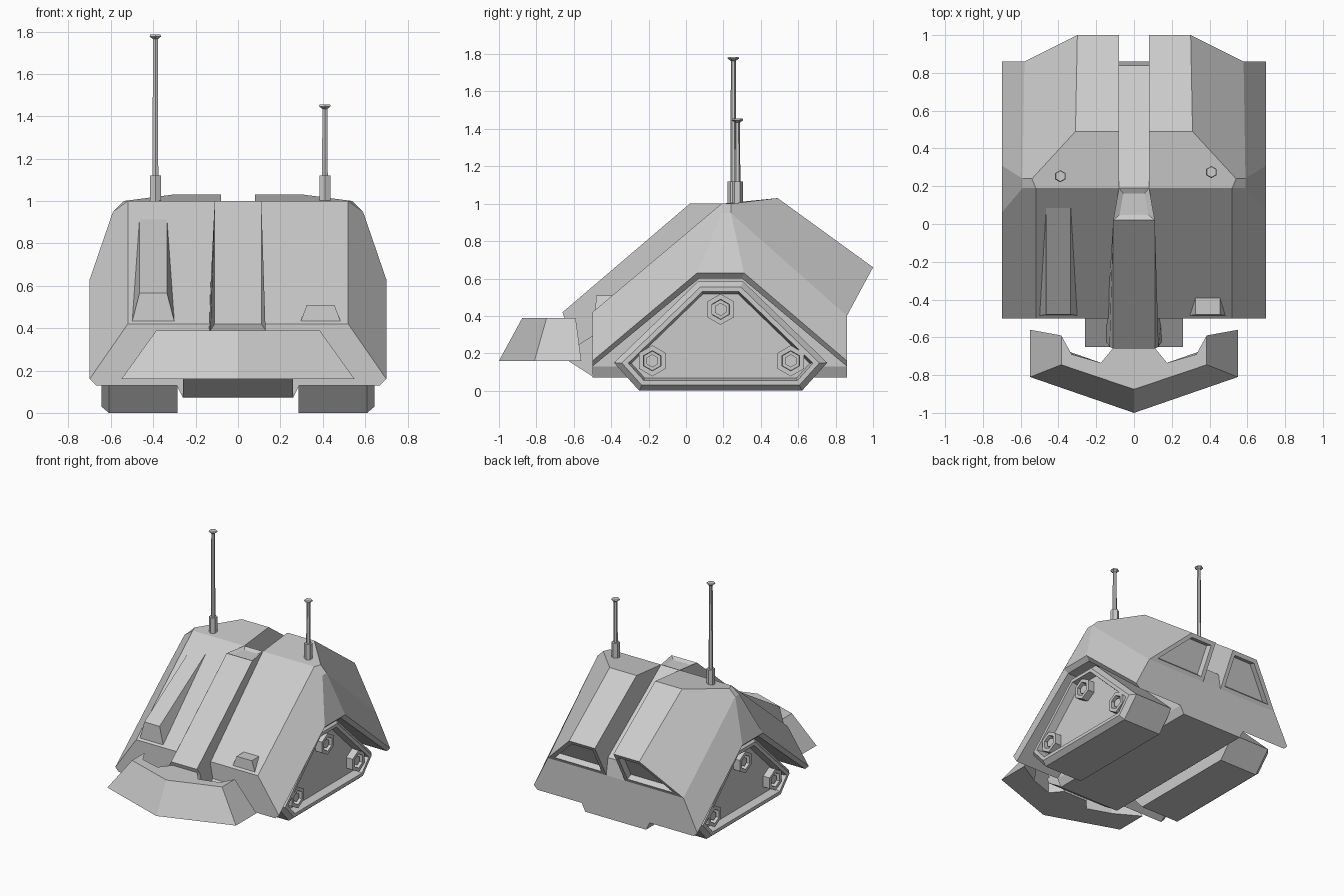
import bpy, bmesh, math
from mathutils import Matrix, Vector

if "Cube" in bpy.data.objects:
    bpy.data.objects.remove(bpy.data.objects["Cube"])


def finish(bm, name, mirror=False):
    bmesh.ops.recalc_face_normals(bm, faces=bm.faces)
    me = bpy.data.meshes.new(name)
    bm.to_mesh(me)
    bm.free()
    ob = bpy.data.objects.new(name, me)
    bpy.context.collection.objects.link(ob)
    if mirror:
        ob.modifiers.new("Mirror", "MIRROR")
    return ob


def loft(bm, ring_a, ring_b):
    """Closed solid between two rings with equal point counts."""
    a = [bm.verts.new(p) for p in ring_a]
    b = [bm.verts.new(p) for p in ring_b]
    n = len(a)
    cap_a, cap_b = bm.faces.new(a), bm.faces.new(b[::-1])
    for i in range(n):
        j = (i + 1) % n
        bm.faces.new((a[i], b[i], b[j], a[j]))
    bmesh.ops.recalc_face_normals(bm, faces=bm.faces)
    return cap_a, cap_b


def inset(bm, faces, thickness, depth):
    bmesh.ops.inset_individual(bm, faces=faces, thickness=thickness,
                               depth=depth, use_even_offset=True)


# Hull shell: half the corner points, every face made on both sides
P = dict(
    A0=(0, -.5, .42), A=(.52, -.5, .42), B0=(0, .19, 1), B=(.52, .19, 1),
    C=(.7, -.5, .16), D=(.7, .06, .63), E=(.59, .19, .95), G=(.7, .31, .63),
    H=(.59, .24, .95), I=(.54, .24, 1), J=(.31, .49, 1.03), K=(.08, .49, 1.03),
    L=(.08, .19, 1), M=(.08, 1, .66), N=(.3, 1, .66), O=(.58, .86, .40),
    P=(.7, .86, .16), Q=(.08, .86, .40), Q0=(0, .86, .40),
    R=(.08, .84, .53), R0=(0, .84, .53),
    c=(.67, -.5, .13), d=(.67, .07, .6), g=(.67, .3, .6), p=(.67, .86, .13),
    c3=(.29, -.5, .13), d3=(.29, .07, .6), g3=(.29, .3, .6), p3=(.29, .86, .13),
    S=(.26, -.5, .07), S0=(0, -.5, .07), T=(.26, .86, .07), T0=(0, .86, .07))
FACES = ["A0 A B L B0", "A0 A C c c3 S S0", "A C D E B", "D G H E", "B E H I",
         "B I J K L", "J K M N", "J I H O N", "H G P O", "M N O Q",
         "L K M Q R", "B0 L R R0", "R0 R Q Q0", "Q0 Q O P p p3 T T0",
         "C D d c", "D G g d", "G P p g", "c d d3 c3", "d g g3 d3",
         "g p p3 g3", "c3 d3 g3 p3", "c3 p3 T S", "S T T0 S0"]
bm = bmesh.new()
for side in (1, -1):
    for f in FACES:
        bm.faces.new([bm.verts.new((P[k][0] * side, *P[k][1:])) for k in f.split()])
bmesh.ops.remove_doubles(bm, verts=bm.verts, dist=1e-4)
bmesh.ops.dissolve_limit(bm, angle_limit=.01, verts=bm.verts, edges=bm.edges)
bmesh.ops.recalc_face_normals(bm, faces=bm.faces)
rear = [f for f in bm.faces if f.normal.y > .99 and f.calc_area() > .2]
vents = [f for f in bm.faces if f.normal.y > .8 and f.normal.z < -.3]
inset(bm, rear, .03, 0)
inset(bm, rear, .025, -.06)
inset(bm, vents, .03, 0)
inset(bm, vents, .01, -.04)
finish(bm, "hull_shell")

# Central spine down the front slope: (y, z, half width)
spine = [(-.66, .42, .11), (.02, 1, .11), (.19, 1, .08), (.17, .95, .08),
         (-.45, .4, .11), (-.45, .18, .15), (-.62, .18, .15), (-.65, .39, .13)]
bm = bmesh.new()
loft(bm, [(w, y, z) for y, z, w in spine], [(-w, y, z) for y, z, w in spine])
inset(bm, [f for f in bm.faces if f.normal.z > .99 and f.calc_center_median().z > .9],
      .028, -.015)
finish(bm, "front_spine")

# Lower nose behind the plough
nose = [(-.45, .07), (-.49, .07), (-.63, .16), (-.65, .2), (-.49, .3), (-.45, .3)]
bm = bmesh.new()
loft(bm, [(.26, y, z) for y, z in nose], [(-.26, y, z) for y, z in nose])
finish(bm, "lower_nose")

# Plough blade
top = [(0, -.875), (.385, -.745), (.385, -.59), (.33, -.69), (.175, -.735), (.105, -.65)]
low = [(0, -1), (.55, -.81), (.55, -.56), (.36, -.67), (.175, -.735), (.105, -.65)]


def both_sides(pts, z):
    return [(x, y, z) for x, y in pts] + [(-x, y, z) for x, y in pts[:0:-1]]


bm = bmesh.new()
loft(bm, both_sides(top, .39), both_sides(low, .16))
finish(bm, "plough_blade")

# Wedges on the front slope: long fin and small lamp block
for name, cx, base, half, z_top, y_end, z_end in (
        ("front_fin", -.40, .10, .065, .565, .09, .915),
        ("front_block", .39, .095, .065, .51, -.39, .51)):
    bm = bmesh.new()
    for s in (-1, 1):
        for co in ((cx + s * base, -.485, .43), (cx + s * half, -.48, z_top),
                   (cx + s * half, y_end, z_end), (cx + s * base, -.44, .43)):
            bm.verts.new(co)
    bmesh.ops.convex_hull(bm, input=bm.verts)
    bmesh.ops.dissolve_limit(bm, angle_limit=.02, verts=bm.verts, edges=bm.edges)
    finish(bm, name)

# Track pods with bevelled rim and recessed side plate
prof = [(-.385, .15), (-.25, 0), (.62, 0), (.755, .15), (.305, .585), (.065, .585)]
bm = bmesh.new()
outer, _ = loft(bm, [(.61, y, z) for y, z in prof], [(.285, y, z) for y, z in prof])
inset(bm, [outer], .03, .035)
inset(bm, [outer], .025, 0)
inset(bm, [outer], .012, -.06)
inset(bm, [outer], .03, 0)
finish(bm, "track_pod", mirror=True)

# Hollow hexagonal hubs
bm = bmesh.new()
for y, z in ((-.18, .16), (.56, .16), (.185, .435)):
    m = (Matrix.Translation((.61, y, z)) @ Matrix.Rotation(math.pi / 2, 4, 'Y')
         @ Matrix.Rotation(0, 4, 'Z'))
    for r, h in ((.083, .06), (.035, .035)):
        ret = bmesh.ops.create_cone(bm, cap_ends=True, segments=6, radius1=r,
                                    radius2=r, depth=h, matrix=m)
        # turn each hexagon so a corner points straight up
        vs = ret["verts"]
        if abs(max(v.co.z for v in vs) - z - r) > .002:
            bmesh.ops.rotate(bm, verts=vs, cent=Vector((.61, y, z)),
                             matrix=Matrix.Rotation(math.pi / 6, 3, 'X'))
bmesh.ops.recalc_face_normals(bm, faces=bm.faces)
caps = [f for f in bm.faces if f.normal.x > .99 and f.calc_area() > .01]
inset(bm, caps, .025, 0)
inset(bm, caps, .002, -.04)
finish(bm, "track_hubs", mirror=True)

# Antennas: socket, rod and flared tip
for name, x, y, tip in (("tall_antenna", -.39, .253, 1.785),
                        ("short_antenna", .41, .275, 1.455)):
    bm = bmesh.new()
    for z0, z1, r0, r1 in ((.98, 1.12, .03, .03), (1.1, tip - .01, .016, .013),
                           (tip - .022, tip - .008, .012, .032),
                           (tip - .008, tip, .032, .028)):
        bmesh.ops.create_cone(bm, cap_ends=True, segments=6, radius1=r0, radius2=r1,
                              depth=z1 - z0,
                              matrix=Matrix.Translation((x, y, (z0 + z1) / 2)))
    finish(bm, name)
